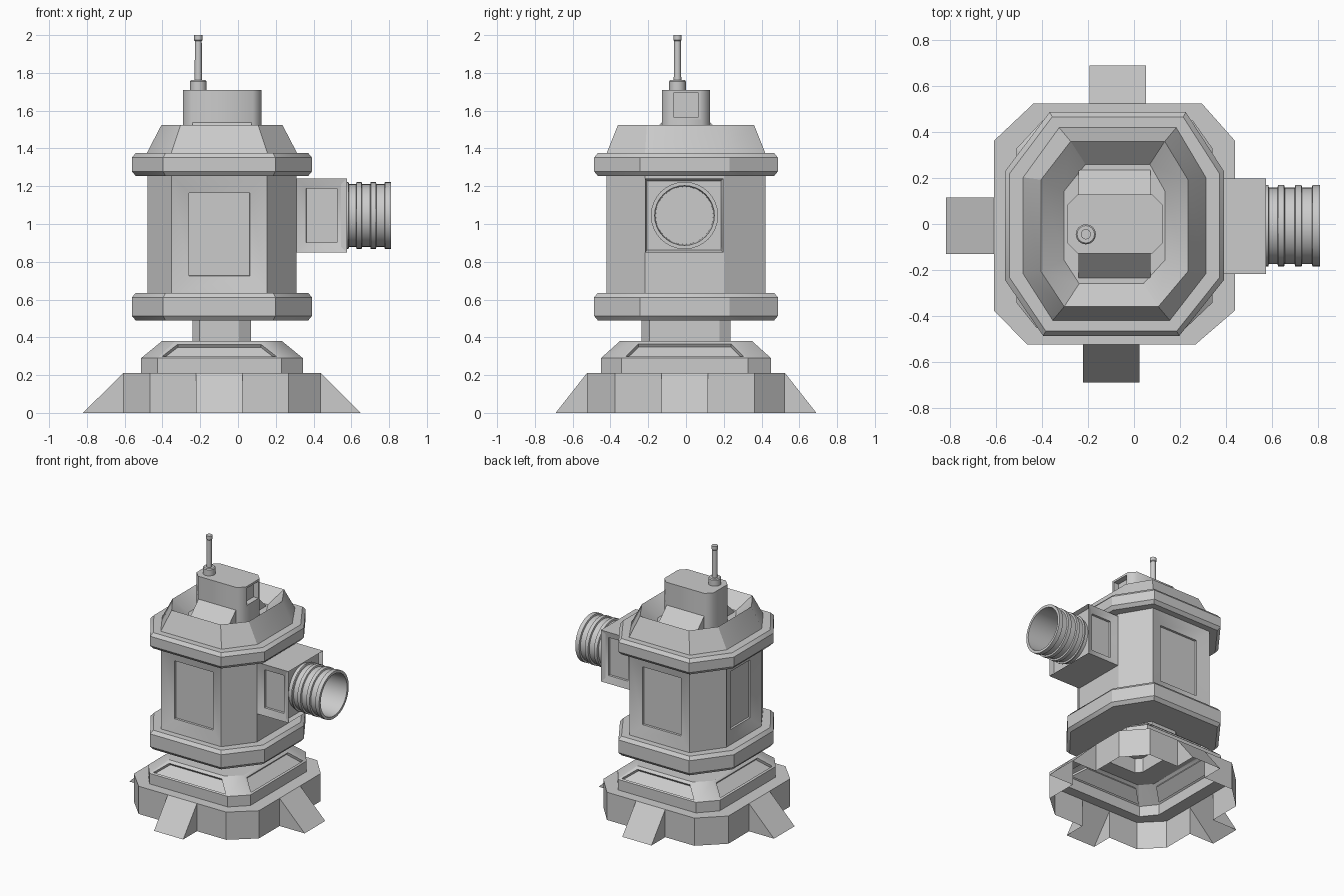
import bpy, bmesh, math
from mathutils import Matrix, Vector

if "Cube" in bpy.data.objects:
    bpy.data.objects.remove(bpy.data.objects["Cube"])

CX = -0.085    # axis of the tower
SKEW = 0.014   # slight twist of the octagon corners


def octagon(hx, hy, cx, cy, z, ox=CX):
    """Chamfered rectangle, counter-clockwise, first edge facing the front."""
    s = SKEW
    pts = [(-hx + cx - s, -hy), (hx - cx - s, -hy), (hx, -hy + cy - s / 2), (hx, hy - cy - s / 2),
           (hx - cx + s, hy), (-hx + cx + s, hy), (-hx, hy - cy - s / 2), (-hx, -hy + cy - s / 2)]
    return [Vector((x + ox, y, z)) for x, y in pts]


def loft(rings, bottom=True, top=True):
    """Skin a stack of rings; returns the bmesh and faces as bands[level][side]."""
    bm = bmesh.new()
    vs = [[bm.verts.new(p) for p in r] for r in rings]
    n = len(vs[0])
    bands = [[bm.faces.new((a[k], a[(k + 1) % n], b[(k + 1) % n], b[k])) for k in range(n)]
             for a, b in zip(vs, vs[1:])]
    if bottom:
        bm.faces.new(vs[0][::-1])
    if top:
        bm.faces.new(vs[-1])
    bm.normal_update()
    return bm, bands


def panel(bm, faces, width, slope, step):
    """Recessed panel: sloped frame followed by a small step inward."""
    bmesh.ops.inset_individual(bm, faces=faces, thickness=width, depth=slope)
    bm.normal_update()
    if step:
        bmesh.ops.inset_individual(bm, faces=faces, thickness=0.002, depth=step)


def finish(bm, name, angle=30):
    me = bpy.data.meshes.new(name)
    bm.normal_update()
    bm.to_mesh(me)
    bm.free()
    ob = bpy.data.objects.new(name, me)
    bpy.context.collection.objects.link(ob)
    bpy.ops.object.select_all(action='DESELECT')
    ob.select_set(True)
    bpy.context.view_layer.objects.active = ob
    bpy.ops.object.shade_smooth_by_angle(angle=math.radians(angle))
    return ob


def lathe(name, profile, matrix, steps=32, caps=True):
    rings = [[Vector((r * math.cos(t), r * math.sin(t), h))
              for t in (2 * math.pi * i / steps for i in range(steps))] for r, h in profile]
    bm, _ = loft(rings, caps, caps)
    bm.transform(matrix)
    return finish(bm, name)


# Stepped base shell, open underneath, running up into the neck
base_low = octagon(0.525, 0.525, 0.158, 0.155, 0)
base_high = octagon(0.525, 0.525, 0.158, 0.155, 0.21)
bm, bands = loft([base_low, base_high,
                  octagon(0.428, 0.45, 0.10, 0.115, 0.21),
                  octagon(0.428, 0.45, 0.10, 0.115, 0.29),
                  octagon(0.318, 0.35, 0.085, 0.09, 0.38),
                  octagon(0.155, 0.235, 0.05, 0.05, 0.38),
                  octagon(0.155, 0.235, 0.05, 0.05, 0.50)], bottom=False, top=False)
slopes = [bands[3][k] for k in (0, 2, 4, 6)]
panel(bm, slopes, 0.028, 0, -0.02)
bmesh.ops.delete(bm, geom=[bands[0][k] for k in (0, 2, 4, 6)], context='FACES')
finish(bm, "base")

# Four wedge feet with the wall pieces either side of them
bm = bmesh.new()
for k, reach, out in ((0, 0.165, (0, -1, 0)), (2, 0.21, (1, 0, 0)),
                      (4, 0.165, (0, 1, 0)), (6, 0.21, (-1, 0, 0))):
    p0, q0, p1, q1 = base_low[k], base_low[(k + 1) % 8], base_high[k], base_high[(k + 1) % 8]
    l0, r0 = p0.lerp(q0, 1 / 3), p0.lerp(q0, 2 / 3)
    l1, r1 = p1.lerp(q1, 1 / 3), p1.lerp(q1, 2 / 3)
    ol, orr = l0 + Vector(out) * reach, r0 + Vector(out) * reach
    for f in ((p0, l0, l1, p1), (r0, q0, q1, r1), (l0, ol, l1), (orr, r0, r1), (ol, orr, r1, l1)):
        bm.faces.new([bm.verts.new(v) for v in f])
bmesh.ops.remove_doubles(bm, verts=bm.verts, dist=1e-4)
finish(bm, "feet")


# Octagonal body with two bevelled flanges, sloped roof and sunken top
def flange(z0, z1):
    return [octagon(0.457, 0.467, 0.172, 0.24, z0), octagon(0.477, 0.487, 0.18, 0.25, z0 + 0.024),
            octagon(0.477, 0.487, 0.18, 0.25, z1 - 0.024), octagon(0.457, 0.467, 0.172, 0.24, z1)]


rings = flange(0.49, 0.635)
rings += [octagon(0.395, 0.42, 0.143, 0.21, z) for z in (0.635, 1.255)]
rings += flange(1.255, 1.375)
rings += [octagon(0.398, 0.42, 0.143, 0.21, 1.375), octagon(0.32, 0.36, 0.115, 0.16, 1.525),
          octagon(0.22, 0.26, 0.08, 0.11, 1.43)]
bm, bands = loft(rings)
panel(bm, [bands[4][k] for k in (0, 4, 6)], 0.128, -0.03, -0.015)
finish(bm, "body")

# Side housing with recessed panels front and back, and a framed end
bm = bmesh.new()
bmesh.ops.create_cube(bm, size=1, matrix=Matrix.Translation((0.443, -0.01, 1.045))
                      @ Matrix.Diagonal((0.266, 0.415, 0.39, 1)))
bm.normal_update()
sides = [f for f in bm.faces if abs(f.normal.y) > 0.9]
end = [f for f in bm.faces if f.normal.x > 0.9]
panel(bm, sides, 0.072, -0.02, -0.015)
panel(bm, end, 0.016, -0.03, 0)
finish(bm, "side_housing")

# Hollow ribbed pipe
R, r = 0.178, 0.166
profile = [(r, 0.53)]
for a, b in ((0.573, 0.588), (0.625, 0.657), (0.70, 0.733), (0.775, 0.81)):
    profile += [(r, a), (R, a + 0.003), (R, b - 0.003), (r, b)]
profile[-2:] = [(R, 0.81), (0.158, 0.81), (0.153, 0.55)]
lathe("ribbed_pipe", profile,
      Matrix.Translation((0, -0.008, 1.045)) @ Matrix.Rotation(math.pi / 2, 4, 'Y'))

# Sensor head with a square opening on its right
SKEW = 0
HX = -0.083
bm, bands = loft([octagon(0.207, 0.128, 0.045, 0.045, z, HX) for z in (1.42, 1.55, 1.71)])
panel(bm, [bands[1][2]], 0.022, 0, -0.04)
finish(bm, "head", 50)

# Sloped saddle under the head
bm, _ = loft([[Vector((CX + sx * 0.157, sy * hy, z))
               for sx, sy in ((-1, -1), (1, -1), (1, 1), (-1, 1))]
              for hy, z in ((0.235, 1.42), (0.235, 1.432), (0.125, 1.54))])
finish(bm, "head_saddle")

# Antenna
lathe("antenna", [(0.044, 1.70), (0.044, 1.755), (0.038, 1.762), (0.02, 1.762), (0.018, 1.968),
                  (0.022, 1.973), (0.022, 2.0)], Matrix.Translation((-0.21, -0.045, 0)), 16)
